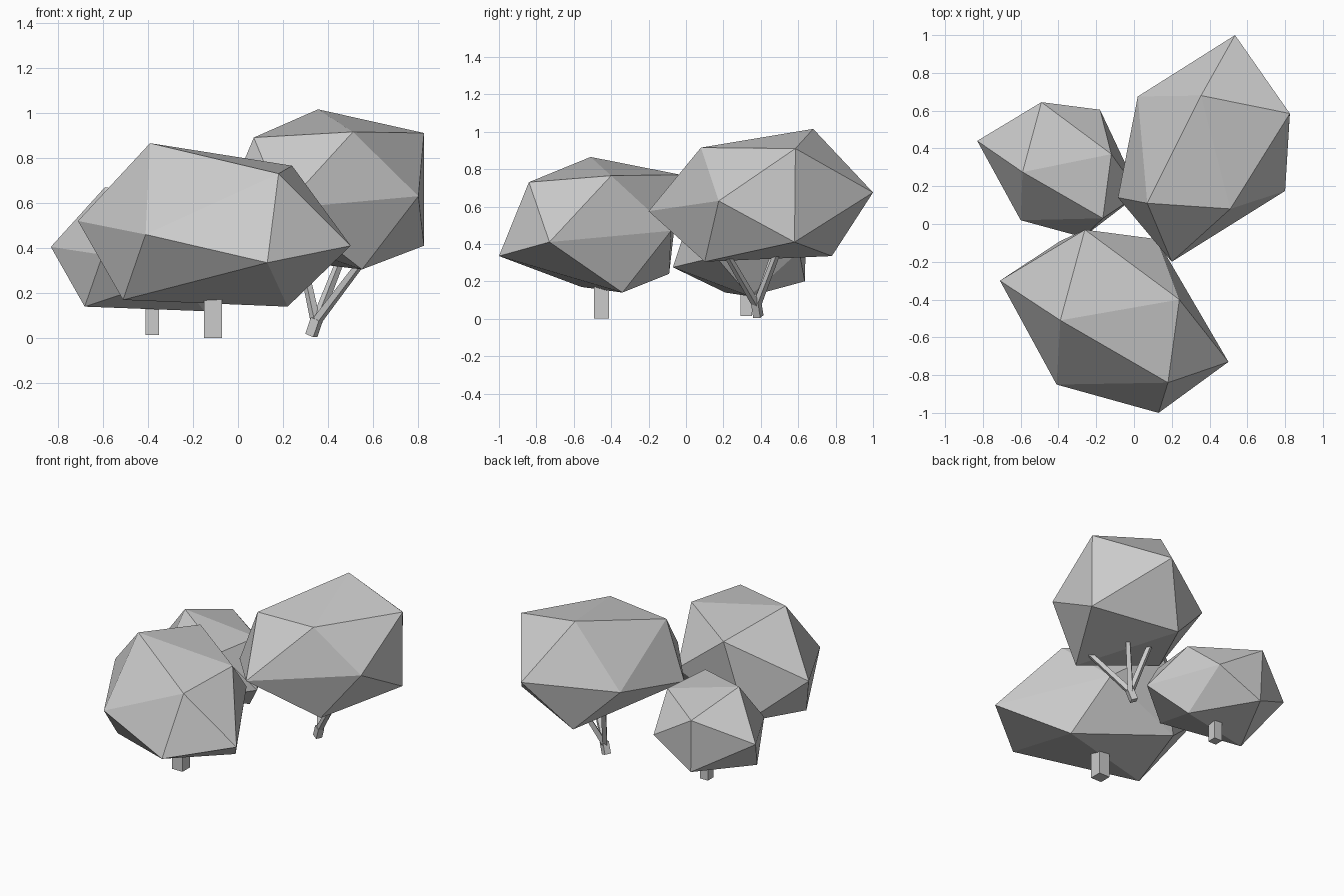
import bpy, bmesh
from mathutils import Vector

if "Cube" in bpy.data.objects:
    bpy.data.objects.remove(bpy.data.objects["Cube"])


def finish(name, bm):
    bmesh.ops.recalc_face_normals(bm, faces=bm.faces)
    mesh = bpy.data.meshes.new(name)
    bm.to_mesh(mesh)
    bm.free()
    bpy.context.collection.objects.link(bpy.data.objects.new(name, mesh))


def crown(name, corners):
    # faceted twelve-corner foliage hull
    bm = bmesh.new()
    for c in corners:
        bm.verts.new(c)
    bmesh.ops.convex_hull(bm, input=bm.verts)
    finish(name, bm)


def beam(name, a, b, width, tip=None):
    # square, optionally tapering stick from a to b
    a, b = Vector(a), Vector(b)
    rot = (b - a).to_track_quat('Z', 'Y')
    tip = width if tip is None else tip
    bm = bmesh.new()
    bmesh.ops.create_cube(bm, size=1)
    for v in bm.verts:
        w = width if v.co.z < 0 else tip
        base = a if v.co.z < 0 else b
        v.co = base + rot @ Vector((v.co.x * w, v.co.y * w, 0))
    finish(name, bm)


def post(name, x, y, z0, z1, w):
    bm = bmesh.new()
    bmesh.ops.create_cube(bm, size=1)
    for v in bm.verts:
        v.co = (x + v.co.x * w, y + v.co.y * w, z0 if v.co.z < 0 else z1)
    finish(name, bm)


# front tree
crown("front_crown", [
    (-.39, -.51, .865), (-.71, -.30, .52), (-.41, -.85, .46), (.13, -1.0, .335),
    (.18, -.84, .73), (.24, -.40, .765), (.50, -.73, .41), (-.51, -.56, .17),
    (.22, -.34, .14), (-.26, -.03, .77), (.12, -.08, .47), (-.39, -.09, .24)])
post("front_trunk", -.11, -.453, 0, .24, .08)

# left rear tree
crown("left_crown", [
    (-.59, .275, .67), (-.83, .44, .405), (-.60, .02, .37), (-.49, .645, .555),
    (-.18, .605, .36), (-.12, .37, .57), (-.165, .03, .58), (-.68, .21, .14),
    (-.48, .635, .20), (.03, .16, .33), (-.15, .34, .12), (-.27, -.07, .275)])
post("left_trunk", -.38, .322, .015, .22, .06)

# right rear tree with forked trunk
crown("right_crown", [
    (.355, .68, 1.015), (.51, .08, .915), (.825, .585, .91), (.80, .175, .63),
    (.20, -.20, .575), (.535, 1.0, .675), (.07, .11, .89), (.02, .675, .62),
    (.825, .58, .41), (.55, .10, .305), (.30, .78, .335), (-.085, .14, .52)])
beam("right_trunk", (.325, .387, .012), (.35, .375, .085), .042)
for i, end in enumerate([(.55, .22, .34), (.46, .49, .36), (.28, .48, .37)]):
    beam(f"right_branch_{i + 1}", (.345, .378, .07), end, .032, .026)
